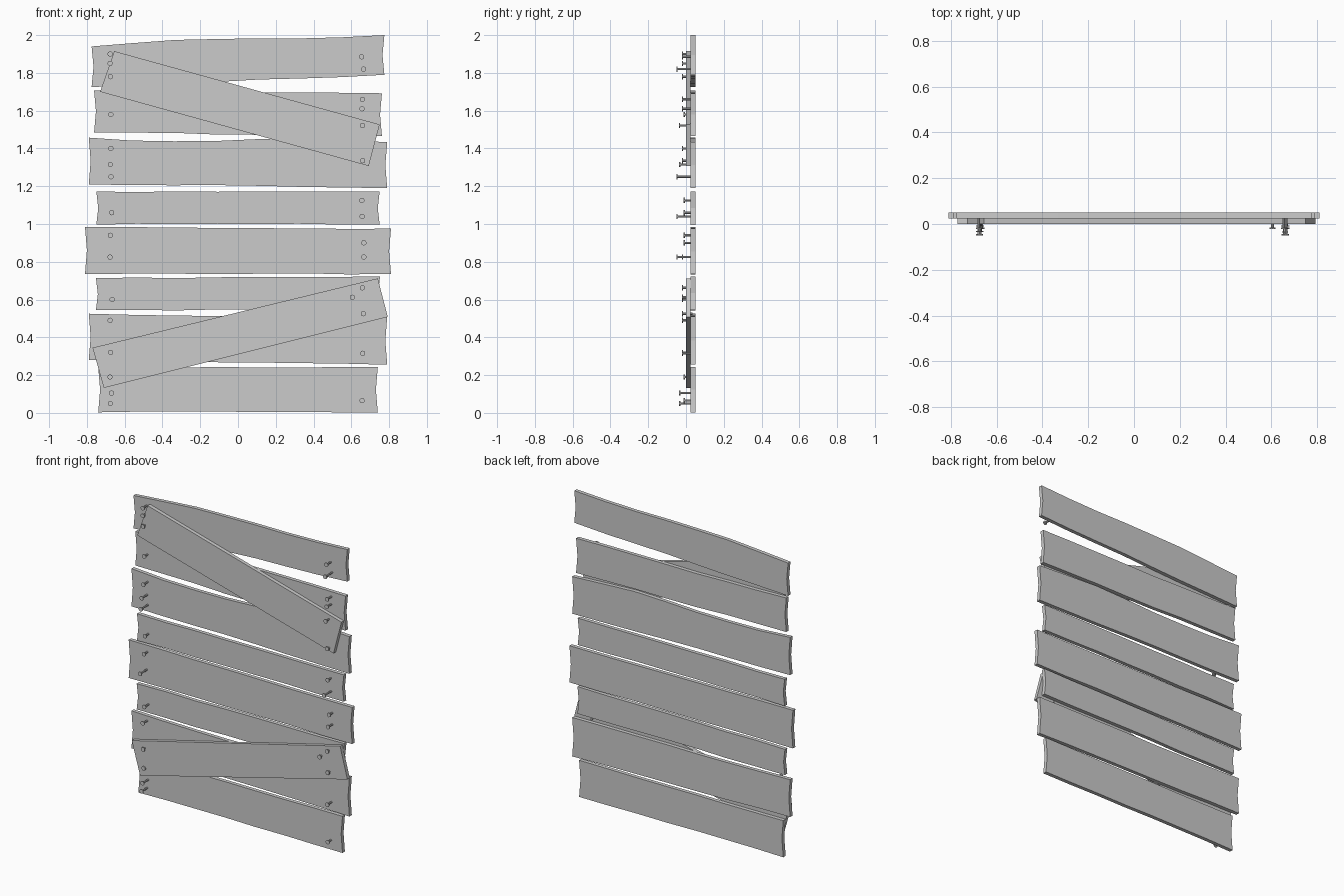
import bpy, bmesh, math, random
from mathutils import Matrix

if "Cube" in bpy.data.objects:
    bpy.data.objects.remove(bpy.data.objects["Cube"])

random.seed(4)


def finish(name, bm):
    bmesh.ops.recalc_face_normals(bm, faces=bm.faces[:])
    me = bpy.data.meshes.new(name)
    bm.to_mesh(me)
    bm.free()
    bpy.context.collection.objects.link(bpy.data.objects.new(name, me))


def board(name, outline, y0, y1):
    """Extrude an (x, z) outline from y0 to y1."""
    bm = bmesh.new()
    face = bm.faces.new([bm.verts.new((x, y0, z)) for x, z in outline])
    ext = bmesh.ops.extrude_face_region(bm, geom=[face], use_keep_orig=True)
    moved = [v for v in ext['geom'] if isinstance(v, bmesh.types.BMVert)]
    bmesh.ops.translate(bm, verts=moved, vec=(0, y1 - y0, 0))
    finish(name, bm)


def plank_outline(w, tl, tr, bl, br, bow, wave, sag):
    """Rough sawn plank: wavy long edges, slightly hollow ends."""
    steps = 7

    def edge(a, b, bow, wave):
        pts = []
        for i in range(steps + 1):
            t = i / steps
            z = a + (b - a) * t + bow * math.sin(math.pi * t) - wave * math.sin(2 * math.pi * t)
            if 0 < i < steps:
                z += random.uniform(-0.003, 0.003)
            pts.append((w * (2 * t - 1), z))
        return pts

    top = edge(tl, tr, bow, wave)
    bottom = edge(bl, br, sag, 0)
    dip = 0.01
    right = [(w - dip, (tr + br) / 2)]
    left = [(dip - w, (tl + bl) / 2)]
    return top + right + bottom[::-1] + left


def nail(name, x, z, head_y):
    """Flat round head on a thin shaft driven into the boards."""
    bm = bmesh.new()
    for rad, a, b in ((0.014, head_y, head_y + 0.006), (0.006, head_y + 0.004, 0.035)):
        m = Matrix.Translation((x, (a + b) / 2, z)) @ Matrix.Rotation(math.pi / 2, 4, 'X')
        bmesh.ops.create_cone(bm, cap_ends=True, segments=10, radius1=rad,
                              radius2=rad, depth=b - a, matrix=m)
    finish(name, bm)


# Horizontal planks: half width, top left/right, bottom left/right, bow, wave, sag
planks = [
    (.74, .243, .243, .003, .003, 0, 0, .003),
    (.79, .525, .51, .28, .255, -.004, 0, 0),
    (.752, .713, .723, .545, .545, 0, 0, 0),
    (.81, .985, .975, .735, .735, -.003, 0, .003),
    (.75, 1.172, 1.172, .996, .996, 0, 0, .006),
    (.79, 1.457, 1.433, 1.21, 1.19, 0, .014, .003),
    (.762, 1.708, 1.692, 1.485, 1.465, -.005, 0, 0),
    (.775, 1.94, 2.0, 1.725, 1.79, .01, -.007, 0),
]
for i, p in enumerate(planks):
    board(f"plank_{i + 1}", plank_outline(*p), 0.025, 0.05)

# Diagonal braces across the front
board("upper_brace", [(-.655, 1.915), (.75, 1.527), (.692, 1.307), (-.73, 1.70)], 0, 0.0245)
board("lower_brace", [(-.77, .345), (.74, .712), (.793, .508), (-.71, .132)], 0, 0.0245)

# Nails down each side: heights grouped by how far the head stands proud
nails = {
    -.672: {-.012: [.19, .94, 1.06, 1.58],
            -.022: [.32, .49, .60, 1.40, 1.78, 1.85, 1.90],
            -.036: [.05, .105, 1.315],
            -.05: [.825, 1.25]},
    .66: {-.012: [.065, .90, 1.125],
          -.022: [.315, .525, .662, .825, 1.335, 1.61, 1.66, 1.885],
          -.038: [1.522],
          -.05: [1.04, 1.82]},
}
for x, groups in nails.items():
    side = "left" if x < 0 else "right"
    for y, heights in groups.items():
        for z in heights:
            nail(f"{side}_nail", x + random.uniform(-0.006, 0.006), z, y)
nail("brace_nail", .605, .612, -.022)
